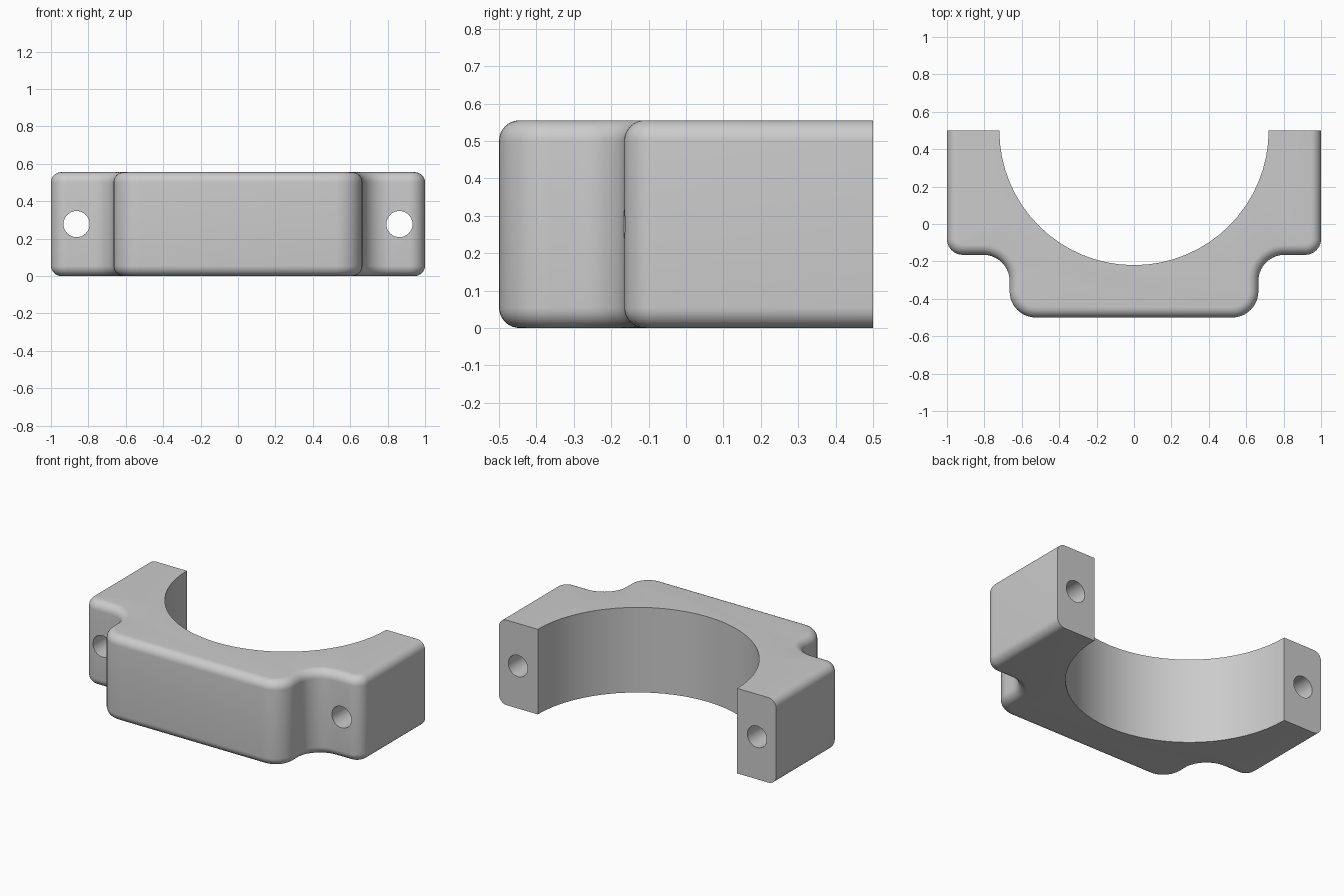
import bpy, bmesh
from math import sin, cos, pi, radians

if "Cube" in bpy.data.objects:
    bpy.data.objects.remove(bpy.data.objects["Cube"], do_unlink=True)

HEIGHT = 0.555
FILLET = 0.055
BACK = 0.5
BORE_RADIUS = 0.72
BOLT_X, BOLT_RADIUS = 0.863, 0.07

grey = bpy.data.materials.new("plain grey")
grey.use_nodes = True
color = (0.6, 0.6, 0.6, 1)
grey.diffuse_color = color
grey.node_tree.nodes["Principled BSDF"].inputs["Base Color"].default_value = color


def arc(cx, cy, r, start, end, steps=10):
    angles = [radians(start + (end - start) * i / steps) for i in range(steps + 1)]
    return [(cx + r * cos(a), cy + r * sin(a)) for a in angles]


def outline(inset):
    """Plan of the clamp half, inset everywhere except at the flat back."""
    half = [(1 - inset, BACK)]
    half += arc(0.915, -0.08, 0.085 - inset, 0, -90)       # lug corner
    half += arc(0.805, -0.305, 0.14 + inset, 90, 180)      # concave step
    half += arc(0.525, -0.36, 0.14 - inset, 0, -90)        # front corner
    return half + [(-x, y) for x, y in reversed(half)]


# Lofted body with rounded top and bottom rims
levels = []
for i in range(9):
    a = i / 8 * pi / 2
    levels.append((FILLET * (1 - sin(a)), FILLET * (1 - cos(a))))
levels += [(inset, HEIGHT - z) for inset, z in reversed(levels)]

bm = bmesh.new()
rings = [[bm.verts.new((x, y, z)) for x, y in outline(d)] for d, z in levels]
for low, high in zip(rings, rings[1:]):
    for i in range(len(low) - 1):
        bm.faces.new((low[i], low[i + 1], high[i + 1], high[i]))
bm.faces.new(rings[0])
bm.faces.new(rings[-1])
# The flat back closes as a single face
bm.faces.new([r[0] for r in rings] + [r[-1] for r in reversed(rings)])
bmesh.ops.recalc_face_normals(bm, faces=bm.faces)
mesh = bpy.data.meshes.new("clamp_half")
bm.to_mesh(mesh)
bm.free()
clamp = bpy.data.objects.new("clamp_half", mesh)
bpy.context.collection.objects.link(clamp)
mesh.materials.append(grey)


def cut_cylinder(name, radius, depth, location, rotation, sides):
    bpy.ops.mesh.primitive_cylinder_add(vertices=sides, radius=radius, depth=depth,
                                        location=location, rotation=rotation)
    cutter = bpy.context.object
    cutter.name = name
    cutter.hide_render = True
    cutter.data.materials.append(grey)
    mod = clamp.modifiers.new(name, "BOOLEAN")
    mod.operation = "DIFFERENCE"
    mod.solver = "EXACT"
    mod.object = cutter
    bpy.context.view_layer.objects.active = clamp
    bpy.ops.object.modifier_apply(modifier=name)
    bpy.data.objects.remove(cutter, do_unlink=True)


# Large half bore and the two bolt holes
cut_cylinder("bore", BORE_RADIUS, 2, (0, BACK, HEIGHT / 2), (0, 0, 0), 64)
for side, name in ((1, "left_bolt_hole"), (-1, "right_bolt_hole")):
    cut_cylinder(name, BOLT_RADIUS, 3, (side * BOLT_X, 0, HEIGHT / 2), (pi / 2, 0, 0), 32)

bpy.ops.object.select_all(action="DESELECT")
clamp.select_set(True)
bpy.context.view_layer.objects.active = clamp
bpy.ops.object.shade_smooth_by_angle(angle=radians(30))
